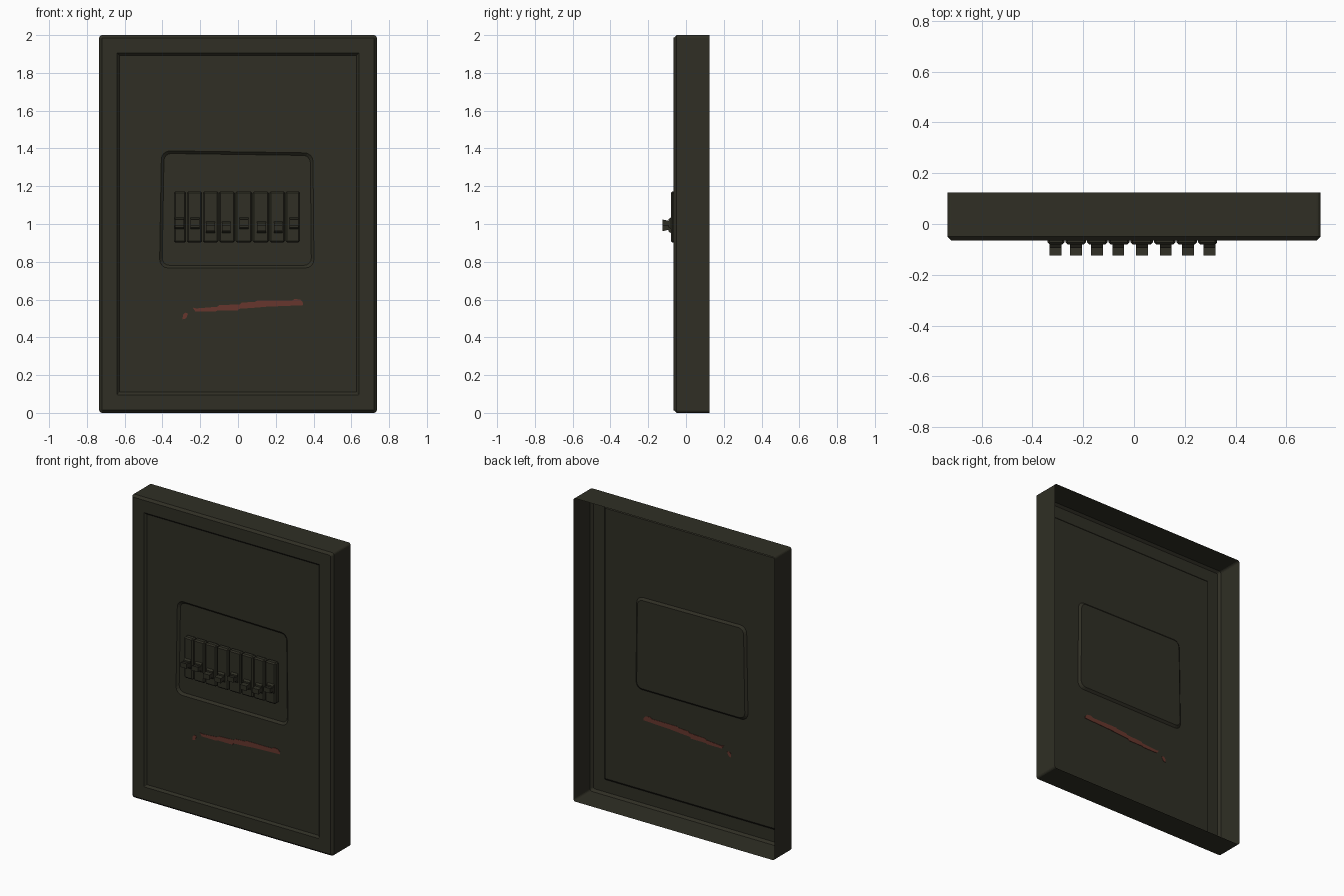
import bpy, bmesh, math

if "Cube" in bpy.data.objects:
    bpy.data.objects.remove(bpy.data.objects["Cube"])


def material(name, rgb):
    m = bpy.data.materials.new(name)
    m.diffuse_color = (*rgb, 1)
    m.use_nodes = True
    m.node_tree.nodes["Principled BSDF"].inputs["Base Color"].default_value = m.diffuse_color
    return m


OLIVE = material("dark olive metal", (0.029, 0.028, 0.018))
RED = material("faded red paint", (0.135, 0.037, 0.026))


def make(name, bm, mat):
    me = bpy.data.meshes.new(name)
    bmesh.ops.recalc_face_normals(bm, faces=bm.faces)
    bm.to_mesh(me)
    bm.free()
    me.materials.append(mat)
    ob = bpy.data.objects.new(name, me)
    bpy.context.collection.objects.link(ob)
    return ob


def ring(bm, y, corners, r, seg=4):
    """Rounded loop; corners run top right, top left, bottom left, bottom right."""
    out = []
    for i, (x, z) in enumerate(corners):
        sx, sz = (1, -1, -1, 1)[i], (1, 1, -1, -1)[i]
        for k in range(seg + 1):
            a = math.pi / 2 * (i + k / seg)
            out.append(bm.verts.new((x - sx * r + r * math.cos(a), y,
                                     z - sz * r + r * math.sin(a))))
    return out


def rect(hw, z0, z1):
    return [(hw, z1), (-hw, z1), (-hw, z0), (hw, z0)]


# Cabinet: one open-backed pressed sheet with recessed door and window
def window(d):
    return [(0.397 - d, 1.377 - d), (-0.406 + d, 1.387 - d),
            (-0.415 + d, 0.767 + d), (0.402 - d, 0.767 + d)]


bm = bmesh.new()
loops = [ring(bm, 0.125, rect(0.735, 0, 2), 0.016),
         ring(bm, -0.050, rect(0.735, 0, 2), 0.016),
         ring(bm, -0.065, rect(0.721, 0.014, 1.986), 0.008),
         ring(bm, -0.065, rect(0.640, 0.096, 1.905), 0.002),
         ring(bm, -0.053, rect(0.628, 0.110, 1.893), 0.002),
         ring(bm, -0.053, window(0), 0.045),
         ring(bm, -0.040, window(0.014), 0.038)]
for a, b in zip(loops, loops[1:]):
    n = len(a)
    for i in range(n):
        j = (i + 1) % n
        bm.faces.new((a[i], a[j], b[j], b[i]))
bm.faces.new(loops[-1])
make("cabinet_shell", bm, OLIVE)


def tapered_block(name, x0, x1, back, front, inset):
    """Block along y; back and front are (y, z0, z1)."""
    bm = bmesh.new()
    quads = []
    for (y, z0, z1), d in ((back, 0), (front, inset)):
        quads.append([bm.verts.new(p) for p in ((x0 + d, y, z0), (x1 - d, y, z0),
                                                (x1 - d, y, z1), (x0 + d, y, z1))])
    a, b = quads
    bm.faces.new(a)
    bm.faces.new(b)
    for i in range(4):
        j = (i + 1) % 4
        bm.faces.new((a[i], a[j], b[j], b[i]))
    return make(name, bm, OLIVE)


# Row of breakers, each with a toggle set up or down
edges = [-0.342, -0.272, -0.188, -0.102, -0.015, 0.076, 0.165, 0.250, 0.330]
levers = [-0.310, -0.228, -0.145, -0.062, 0.032, 0.125, 0.213, 0.297]
up = [1, 1, 0, 0, 1, 0, 0, 1]
for i, (x0, x1) in enumerate(zip(edges, edges[1:])):
    x0, x1 = x0 + 0.002, x1 - 0.002
    body = tapered_block(f"breaker_{i + 1}", x0, x1,
                         (-0.0405, 0.902, 1.173), (-0.080, 0.902, 1.173), 0)
    bev = body.modifiers.new("edge", 'BEVEL')
    bev.width = 0.008
    bev.segments = 1
    s = 1 if up[i] else -1
    c = 0.993 + s * 0.011
    lx = levers[i]
    tapered_block(f"toggle_base_{i + 1}", lx - 0.0235, lx + 0.0235,
                  (-0.078, c - 0.032, c + 0.032), (-0.092, c - 0.022, c + 0.022), 0)
    t = c + s * 0.004
    tapered_block(f"toggle_{i + 1}", lx - 0.0235, lx + 0.0235,
                  (-0.090, c - 0.012, c + 0.012), (-0.125, t - 0.016, t + 0.016), 0)


# Red paint smear, visible on both sides of the door sheet
def smear(name, pts):
    bm = bmesh.new()
    f = bm.faces.new([bm.verts.new((x, -0.0555, z)) for x, z in pts])
    g = bmesh.ops.extrude_face_region(bm, geom=[f])
    for v in g["geom"]:
        if isinstance(v, bmesh.types.BMVert):
            v.co.y = -0.0505
    make(name, bm, RED)


smear("paint_streak", [(-0.240, 0.558), (-0.225, 0.536), (-0.12, 0.536), (-0.11, 0.541),
                       (0.0, 0.541), (0.005, 0.551), (0.08, 0.556), (0.15, 0.562),
                       (0.345, 0.570), (0.345, 0.583), (0.330, 0.600), (0.300, 0.603),
                       (0.285, 0.594), (0.10, 0.594), (0.09, 0.588), (0.02, 0.584),
                       (0.01, 0.575), (-0.10, 0.570), (-0.11, 0.562), (-0.22, 0.553)])
smear("paint_spot", [(-0.293, 0.495), (-0.275, 0.500), (-0.264, 0.525),
                     (-0.280, 0.531), (-0.292, 0.518)])
